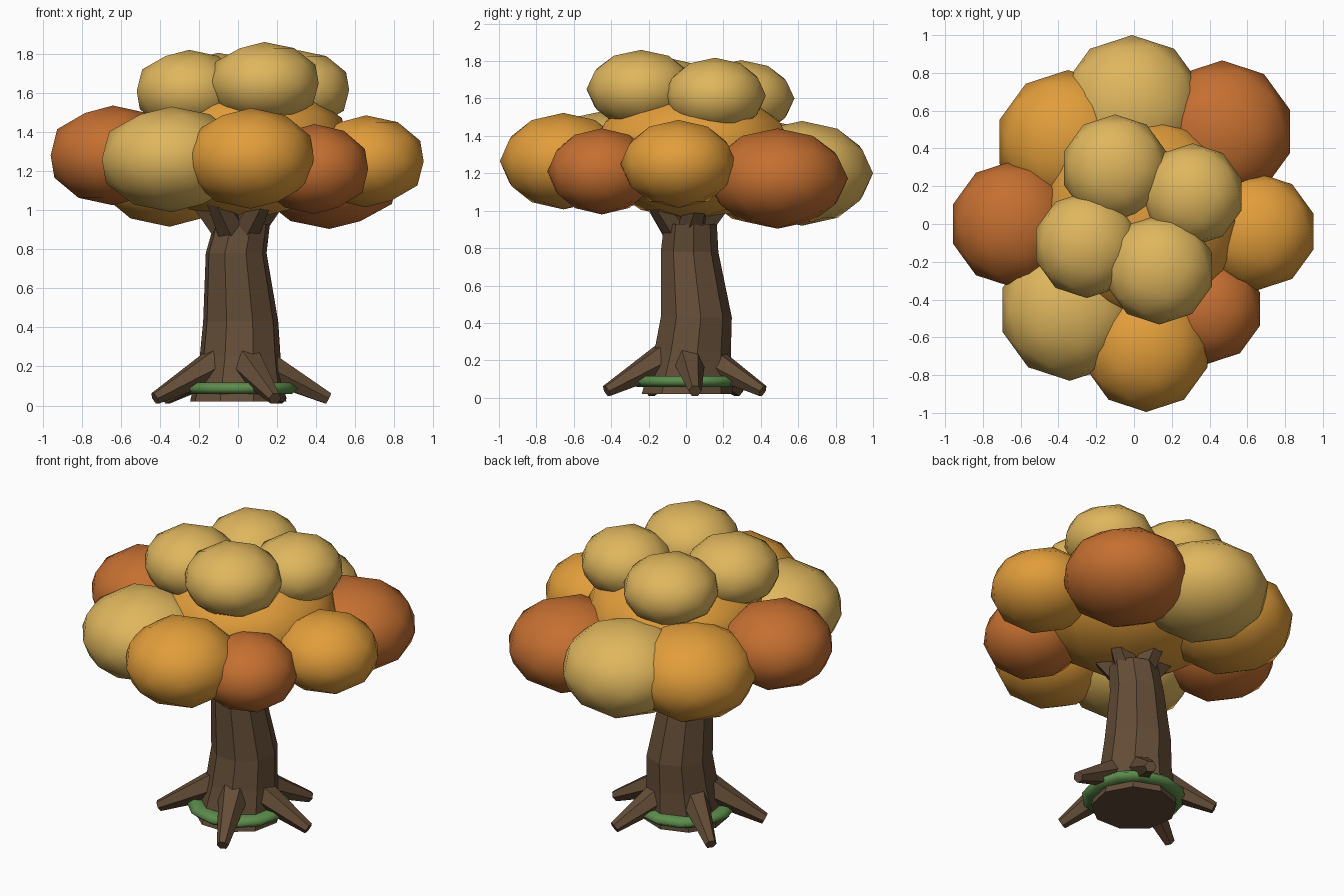
import bpy, bmesh, math
from mathutils import Vector

if "Cube" in bpy.data.objects:
    bpy.data.objects.remove(bpy.data.objects["Cube"])


def material(name, rgb):
    m = bpy.data.materials.new(name)
    m.diffuse_color = (*rgb, 1)
    m.use_nodes = True
    m.node_tree.nodes["Principled BSDF"].inputs["Base Color"].default_value = m.diffuse_color
    return m


BARK = material("bark_brown", (0.127, 0.074, 0.038))
MOSS = material("moss_green", (0.105, 0.265, 0.07))
GOLD = material("pale_gold", (0.74, 0.47, 0.11))
AMBER = material("amber", (0.76, 0.34, 0.043))
RUST = material("rust", (0.56, 0.16, 0.03))


def make_object(name, bm, mat):
    bmesh.ops.recalc_face_normals(bm, faces=bm.faces)
    mesh = bpy.data.meshes.new(name)
    bm.to_mesh(mesh)
    bm.free()
    mesh.materials.append(mat)
    ob = bpy.data.objects.new(name, mesh)
    bpy.context.collection.objects.link(ob)
    return ob


def loft(name, rings, sides, mat, axis=None, turn=0.0):
    """Skin capped rings of (centre, radius), level or square to an axis."""
    rot = axis.to_track_quat('Z', 'Y') if axis else None
    bm = bmesh.new()
    loops = []
    for centre, r in rings:
        loop = []
        for i in range(sides):
            a = 2 * math.pi * i / sides + turn
            p = Vector((r * math.cos(a), r * math.sin(a), 0))
            if rot:
                p = rot @ p
            loop.append(bm.verts.new(Vector(centre) + p))
        loops.append(loop)
    for lo, hi in zip(loops, loops[1:]):
        for i in range(sides):
            j = (i + 1) % sides
            bm.faces.new((lo[i], lo[j], hi[j], hi[i]))
    bm.faces.new(loops[0][::-1])
    bm.faces.new(loops[-1])
    return make_object(name, bm, mat)


def limb(name, angle, start, end, r0, r1):
    """Tapered limb; start and end are (distance from axis, height)."""
    c, s = math.cos(angle), math.sin(angle)
    a = Vector((start[0] * c, start[0] * s, start[1]))
    b = Vector((end[0] * c, end[0] * s, end[1]))
    return loft(name, [(a, r0), (b, r1)], 6, BARK, axis=b - a)


def foliage(name, centre, r, rz, mat):
    bm = bmesh.new()
    bmesh.ops.create_icosphere(bm, subdivisions=2, radius=1)
    bmesh.ops.scale(bm, vec=(r, r, rz), verts=bm.verts)
    bmesh.ops.translate(bm, vec=centre, verts=bm.verts)
    for f in bm.faces:
        f.smooth = True
    return make_object(name, bm, mat)


# Leaning trunk
loft("trunk", [((0, 0, 0.02), 0.25), ((0.01, 0.03, 0.25), 0.21),
               ((0.013, 0.05, 0.43), 0.195), ((-0.01, 0.015, 0.78), 0.158),
               ((0.02, 0.02, 0.93), 0.145)], 9, BARK, turn=0.15)

# Splayed roots
for i, deg in enumerate((6, 62, 143, 204, 294)):
    limb(f"root_{i + 1}", math.radians(deg), (0.12, 0.21), (0.465, 0.036), 0.092, 0.034)

# Branches spreading into the canopy
for i in range(5):
    limb(f"branch_{i + 1}", math.radians(20 + 72 * i), (0.04, 0.88), (0.24, 1.1), 0.085, 0.05)

# Moss ring around the base
bm = bmesh.new()
N, M = 12, 6
grid = []
for i in range(N):
    a = 2 * math.pi * i / N
    row = []
    for j in range(M):
        b = 2 * math.pi * j / M
        d = 0.235 + 0.07 * math.cos(b)
        row.append(bm.verts.new((0.005 + d * math.cos(a), 0.005 + d * math.sin(a),
                                 0.088 + 0.034 * math.sin(b))))
    grid.append(row)
for i in range(N):
    for j in range(M):
        k, l = (i + 1) % N, (j + 1) % M
        bm.faces.new((grid[i][j], grid[k][j], grid[k][l], grid[i][l])).smooth = True
make_object("moss_ring", bm, MOSS)

# Canopy: core, lower ring of clumps, crown clumps
CLUMPS = [
    ("canopy_core", (0.04, 0.035, 1.31), 0.55, 0.36, AMBER),
    ("clump_left", (-0.64, 0.0, 1.28), 0.335, 0.255, RUST),
    ("clump_right", (0.655, -0.04, 1.25), 0.31, 0.235, AMBER),
    ("clump_front", (0.065, -0.655, 1.265), 0.34, 0.258, AMBER),
    ("clump_front_right", (0.39, -0.45, 1.21), 0.29, 0.23, RUST),
    ("clump_front_left", (-0.34, -0.455, 1.26), 0.375, 0.27, GOLD),
    ("clump_back_left", (-0.35, 0.435, 1.2), 0.38, 0.285, AMBER),
    ("clump_back", (-0.01, 0.62, 1.2), 0.38, 0.28, GOLD),
    ("clump_back_right", (0.467, 0.49, 1.172), 0.376, 0.268, RUST),
    ("crown_front", (0.135, -0.24, 1.65), 0.292, 0.21, GOLD),
    ("crown_left", (-0.25, -0.11, 1.61), 0.282, 0.21, GOLD),
    ("crown_back", (-0.1, 0.295, 1.6), 0.285, 0.205, GOLD),
    ("crown_right", (0.31, 0.155, 1.615), 0.272, 0.203, GOLD),
]
for clump in CLUMPS:
    foliage(*clump)
